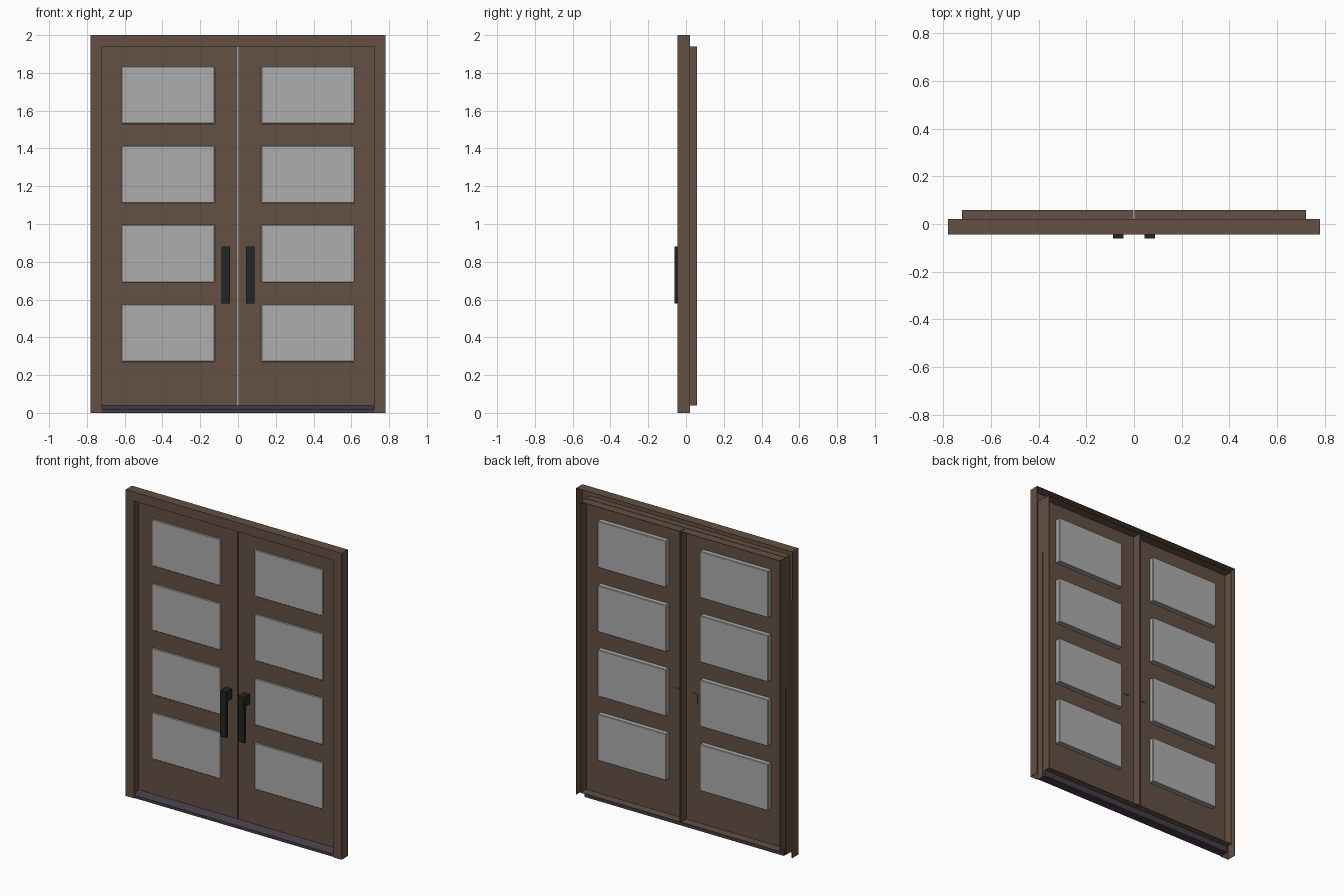
import bpy, bmesh, math

if "Cube" in bpy.data.objects:
    bpy.data.objects.remove(bpy.data.objects["Cube"])


def material(name, rgb):
    m = bpy.data.materials.new(name)
    m.diffuse_color = (*rgb, 1)
    m.use_nodes = True
    m.node_tree.nodes["Principled BSDF"].inputs["Base Color"].default_value = m.diffuse_color
    return m


BROWN = material("brown_paint", (0.125, 0.080, 0.056))
GLASS = material("grey_glass", (0.42, 0.42, 0.42))
BLACK = material("black_metal", (0.016, 0.019, 0.019))
SILL = material("plum_sill", (0.058, 0.044, 0.066))


def finish(name, bm, mat, bevel=0):
    bmesh.ops.recalc_face_normals(bm, faces=bm.faces)
    me = bpy.data.meshes.new(name)
    bm.to_mesh(me)
    bm.free()
    me.materials.append(mat)
    ob = bpy.data.objects.new(name, me)
    bpy.context.collection.objects.link(ob)
    if bevel:
        mod = ob.modifiers.new("bevel", 'BEVEL')
        mod.width = bevel
        mod.segments = 1
    return ob


def add_box(bm, x0, x1, y0, y1, z0, z1):
    vs = bmesh.ops.create_cube(bm, size=1)["verts"]
    for v in vs:
        v.co = ((x0 + x1) / 2 + v.co.x * (x1 - x0),
                (y0 + y1) / 2 + v.co.y * (y1 - y0),
                (z0 + z1) / 2 + v.co.z * (z1 - z0))


def boxes(name, mat, *dims, bevel=0):
    bm = bmesh.new()
    for d in dims:
        add_box(bm, *d)
    return finish(name, bm, mat, bevel)


T = 0.003                        # sheet thickness of the open-backed shells
FRONT, BACK = -0.045, 0.02       # frame depth
SKIN, REAR = 0.0, 0.058          # door skin and rear edge of door sides
W, H = 0.78, 2.0                 # frame half width and height
DW, D0, D1 = 0.72, 0.04, 1.94    # door opening
PANES = [(0.27, 0.575), (0.69, 0.995), (1.11, 1.415), (1.53, 1.835)]
PX = (0.122, 0.617)

# Outer frame: hollow from behind, front ring plus outer and reveal walls
bm = bmesh.new()
outline = [(-W, 0), (-W, H), (W, H), (W, 0), (DW, 0), (DW, D1), (-DW, D1), (-DW, 0)]
ring = [bm.verts.new((x, FRONT, z)) for x, z in outline]
for ids in ((0, 1, 6, 7), (1, 2, 5, 6), (2, 3, 4, 5)):
    bm.faces.new([ring[i] for i in ids])
rear = [bm.verts.new((x, BACK if i < 4 else SKIN + T, z)) for i, (x, z) in enumerate(outline)]
for i in (0, 1, 2, 4, 5, 6):
    bm.faces.new((ring[i], ring[i + 1], rear[i + 1], rear[i]))
frame = finish("frame", bm, BROWN)
mod = frame.modifiers.new("sheet", 'SOLIDIFY')
mod.thickness = T
mod.offset = -1

# Threshold with a sloped front lip
bm = bmesh.new()
profile = [(-0.04, 0), (BACK, 0), (BACK, D0), (0.0, D0), (-0.04, 0.018)]
face = bm.faces.new([bm.verts.new((-DW, y, z)) for y, z in profile])
ext = bmesh.ops.extrude_face_region(bm, geom=[face])
for v in ext["geom"]:
    if isinstance(v, bmesh.types.BMVert):
        v.co.x = DW
finish("threshold", bm, SILL)

for side, label in ((-1, "left"), (1, "right")):
    def span(a, b):
        return (a, b) if side > 0 else (-b, -a)

    # Door skin: grid with the window cells left open
    bm = bmesh.new()
    xs = [0.002, *PX, DW]
    zs = [D0] + [z for p in PANES for z in p] + [D1]
    grid = [[bm.verts.new((side * x, SKIN, z)) for z in zs] for x in xs]
    for i in range(3):
        for j in range(len(zs) - 1):
            if i == 1 and j % 2 == 1:
                continue
            bm.faces.new((grid[i][j], grid[i + 1][j], grid[i + 1][j + 1], grid[i][j + 1]))
    ext = bmesh.ops.extrude_face_region(bm, geom=list(bm.faces))
    for v in ext["geom"]:
        if isinstance(v, bmesh.types.BMVert):
            v.co.y += T
    finish(label + "_door_skin", bm, BROWN)

    # Door sides running back from the skin
    boxes(label + "_door_sides", BROWN,
          (*span(0.002, 0.002 + T), SKIN, REAR, D0, D1),
          (*span(DW - T, DW), SKIN, REAR, D0, D1),
          (*span(0.002, DW), SKIN, REAR, D1 - T, D1),
          (*span(0.002, DW), SKIN, REAR, D0, D0 + T))

    # Glass panes standing proud of the skin at the rear
    boxes(label + "_panes", GLASS,
          *[(*span(*PX), -0.006, 0.034, a, b) for a, b in PANES], bevel=0.004)

    # Pull handle: flat bar with mounting block at its top
    boxes(label + "_handle", BLACK,
          (*span(0.043, 0.087), -0.060, -0.044, 0.58, 0.88),
          (*span(0.043, 0.087), -0.0445, SKIN, 0.815, 0.88))
    # Rear fixing plate
    boxes(label + "_fixing_plate", BROWN,
          (*span(0.043, 0.087), SKIN + T, SKIN + T + 0.003, 0.815, 0.88))
